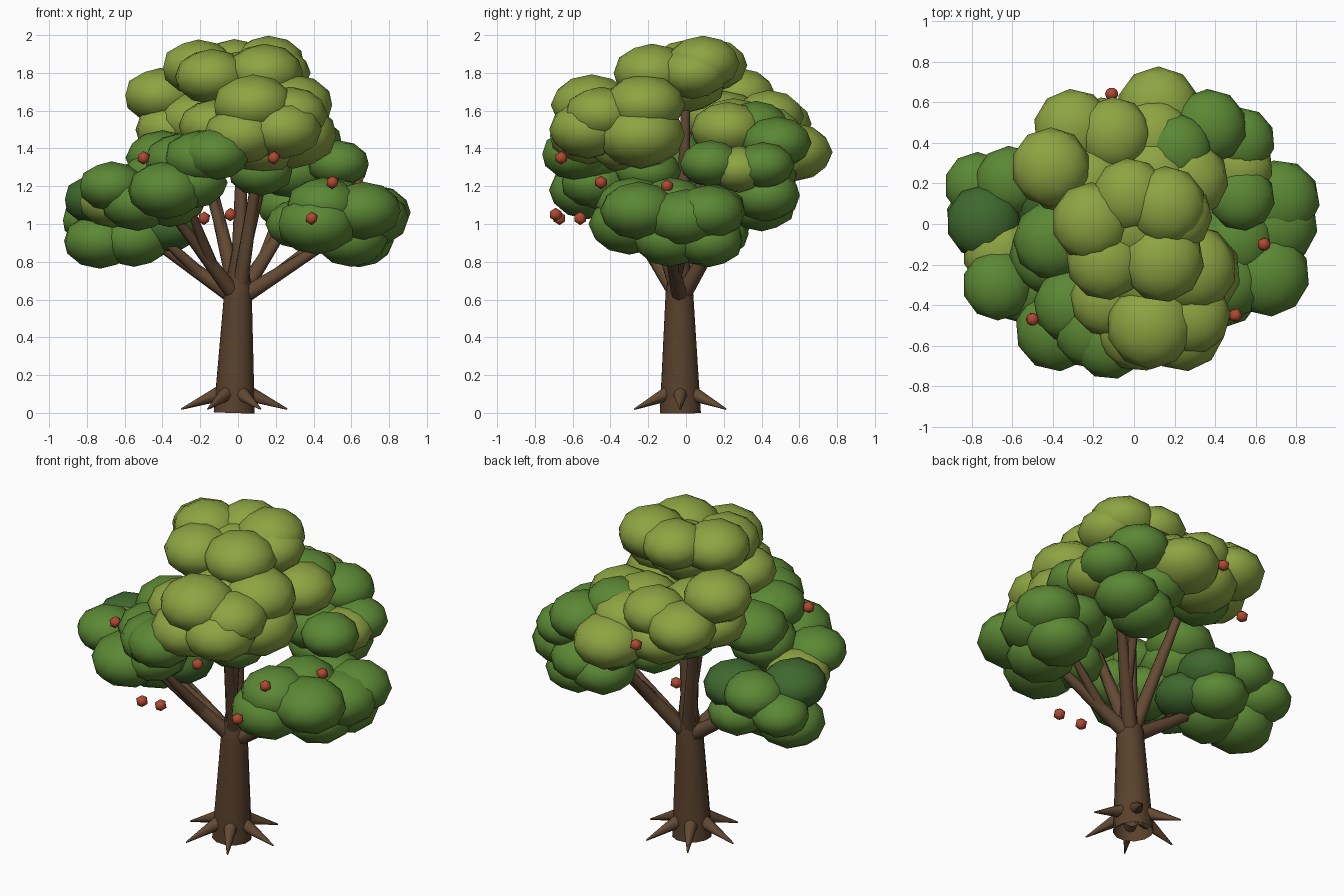
import bpy
import math
from mathutils import Vector

default_cube = bpy.data.objects.get("Cube")
if default_cube:
    bpy.data.objects.remove(default_cube, do_unlink=True)


def make_material(name, red, green, blue):
    material = bpy.data.materials.new(name)
    material.use_nodes = True
    colour = (red, green, blue, 1)
    material.diffuse_color = colour
    material.node_tree.nodes["Principled BSDF"].inputs["Base Color"].default_value = colour
    return material


trunk_bark = make_material("dark brown bark", .1, .054, .026)
bark = make_material("brown bark", .125, .069, .034)
light = make_material("light leaf green", .27, .37, .055)
mid = make_material("mid leaf green", .105, .245, .035)
dark = make_material("dark leaf green", .05, .14, .028)
red = make_material("red fruit", .43, .065, .03)


def finish(name, material):
    part = bpy.context.object
    part.name = name
    part.data.materials.append(material)
    return part


def limb(name, start, end, start_radius, end_radius, material=bark, sides=8):
    """Tapered, open-ended round limb running between two points."""
    start, end = Vector(start), Vector(end)
    axis = end - start
    bpy.ops.mesh.primitive_cone_add(
        vertices=sides, radius1=start_radius, radius2=end_radius,
        depth=axis.length, location=(start + end) / 2, end_fill_type="NOTHING",
        rotation=axis.to_track_quat("Z", "Y").to_euler())
    finish(name, material)
    bpy.ops.object.shade_smooth_by_angle(angle=math.radians(60))


def ball(name, location, radius, material, squash=1, detail=2):
    bpy.ops.mesh.primitive_ico_sphere_add(subdivisions=detail, radius=radius, location=location)
    part = finish(name, material)
    part.scale.z = squash
    bpy.ops.object.shade_smooth()
    return part


def foliage(name, material, *puffs):
    """Group of flattened leaf puffs, each given as x, y, z and radius."""
    for index, (x, y, z, radius) in enumerate(puffs):
        part = ball(f"{name}_{index}", (x, y, z), radius * 1.03, material, squash=.75)
        part.rotation_euler.z = index * 1.3


# Trunk and the six roots round its foot
foot = Vector((-.02, -.03, 0))
limb("trunk", foot, (0, -.035, .64), .112, .075, trunk_bark, sides=12)
limb("trunk_top", (0, -.035, .62), (.01, -.03, .9), .075, .035, trunk_bark, sides=12)
for index in range(6):
    angle = index * math.tau / 6
    outward = Vector((math.cos(angle), math.sin(angle), 0))
    limb(f"root_{index}", foot + outward * .07 + Vector((0, 0, .105)),
         foot + outward * .28 + Vector((0, 0, .02)), .042, .004)

# Main branches, each forking into two
fork = Vector((0, -.03, .6))
branch_ends = {
    "left_low": (.52, -.1, .93),
    "right_low": (-.55, 0, .98),
    "right_front": (-.38, -.35, 1.1),
    "front_high": (.13, -.3, 1.45),
    "back_left": (.38, .32, 1.2),
    "back_right": (-.2, .2, 1.45),
    "crown": (.03, 0, 1.7),
}
for name, end in branch_ends.items():
    end = Vector(end)
    limb(f"{name}_branch", fork, end, .045, .022)
    side = Vector((-end.y, end.x, 0)) * .25
    twig_start = fork.lerp(end, .35)
    limb(f"{name}_twig", twig_start, end + side + Vector((0, 0, .08)), .032, .016)

# Crown at the top
foliage("crown", light,
        (-.21, .01, 1.83, .19), (.16, .09, 1.85, .19), (-.02, .14, 1.84, .18),
        (-.14, -.18, 1.78, .19), (.14, -.18, 1.8, .2), (0, 0, 1.75, .21),
        (.2, .04, 1.8, .18))

# High front group
foliage("front_high", light,
        (.08, -.5, 1.63, .21), (.29, -.22, 1.63, .21), (.29, -.24, 1.47, .23),
        (.24, -.52, 1.5, .2), (-.13, -.37, 1.52, .18), (.02, -.52, 1.47, .2),
        (.1, -.25, 1.6, .22), (.13, -.3, 1.42, .2), (.28, -.45, 1.58, .19))
foliage("front_high_under", mid, (.12, -.2, 1.28, .17))

# High back group, on the right
foliage("back_right", light,
        (-.41, .28, 1.68, .19), (-.1, .44, 1.57, .18), (-.3, .47, 1.53, .19),
        (-.35, .25, 1.5, .19), (-.13, .42, 1.42, .2), (-.22, .2, 1.55, .2))
foliage("back_right_under", mid, (-.22, .3, 1.4, .17))

# Back group, on the left
foliage("back_light", light,
        (.12, .57, 1.38, .2), (.1, .42, 1.48, .19), (.52, .28, 1.29, .16),
        (.1, .25, 1.52, .19), (.27, .22, 1.5, .19))
foliage("back_mid", mid,
        (.21, .37, 1.52, .17), (.37, .48, 1.43, .18), (.53, .41, 1.31, .16),
        (.53, .13, 1.32, .16), (.4, .42, 1.15, .18), (.3, .3, 1.28, .2),
        (.2, .42, 1.27, .17), (.28, .4, 1.1, .18))

# Low group on the left
foliage("left_low", mid,
        (.42, -.3, 1, .21), (.45, -.28, 1.1, .19), (.66, -.25, 1.07, .2),
        (.7, 0, 1.03, .2), (.72, .12, 1.06, .19), (.6, -.08, .92, .19),
        (.64, .12, .91, .18), (.32, -.15, 1, .17), (.5, -.08, 1.1, .19),
        (.54, .14, 1.08, .17))

# Low group on the right
foliage("right_low", mid,
        (-.77, .19, 1.02, .16), (-.61, .21, 1.11, .17), (-.73, .03, .91, .19),
        (-.55, 0, .92, .19), (-.47, .16, .95, .17))
foliage("right_low_dark", dark,
        (-.74, .01, 1.13, .18), (-.37, 0, .98, .17), (-.43, .13, 1.09, .18))
foliage("right_low_light", light, (-.66, -.14, 1.12, .18))

# Front group on the right
foliage("right_front", mid,
        (-.67, -.3, 1.2, .17), (-.53, -.3, 1.11, .19), (-.38, -.52, 1.18, .2),
        (-.2, -.52, 1.35, .19), (-.31, -.4, 1.34, .18), (-.12, -.58, 1.37, .18),
        (-.36, -.3, 1.13, .19), (-.4, -.08, 1.35, .19), (-.24, -.48, 1.22, .18),
        (-.42, -.15, 1.25, .19))

# Fruit
fruit_places = [
    (.19, -.66, 1.35), (.5, -.45, 1.22), (.64, -.1, 1.2), (-.04, -.69, 1.05),
    (-.18, -.67, 1.03), (.39, -.56, 1.03), (-.5, -.47, 1.35),
    (-.11, .64, 1.44), (-.32, .55, 1.23)]
for index, place in enumerate(fruit_places):
    ball(f"fruit_{index}", place, .036, red, detail=1)
